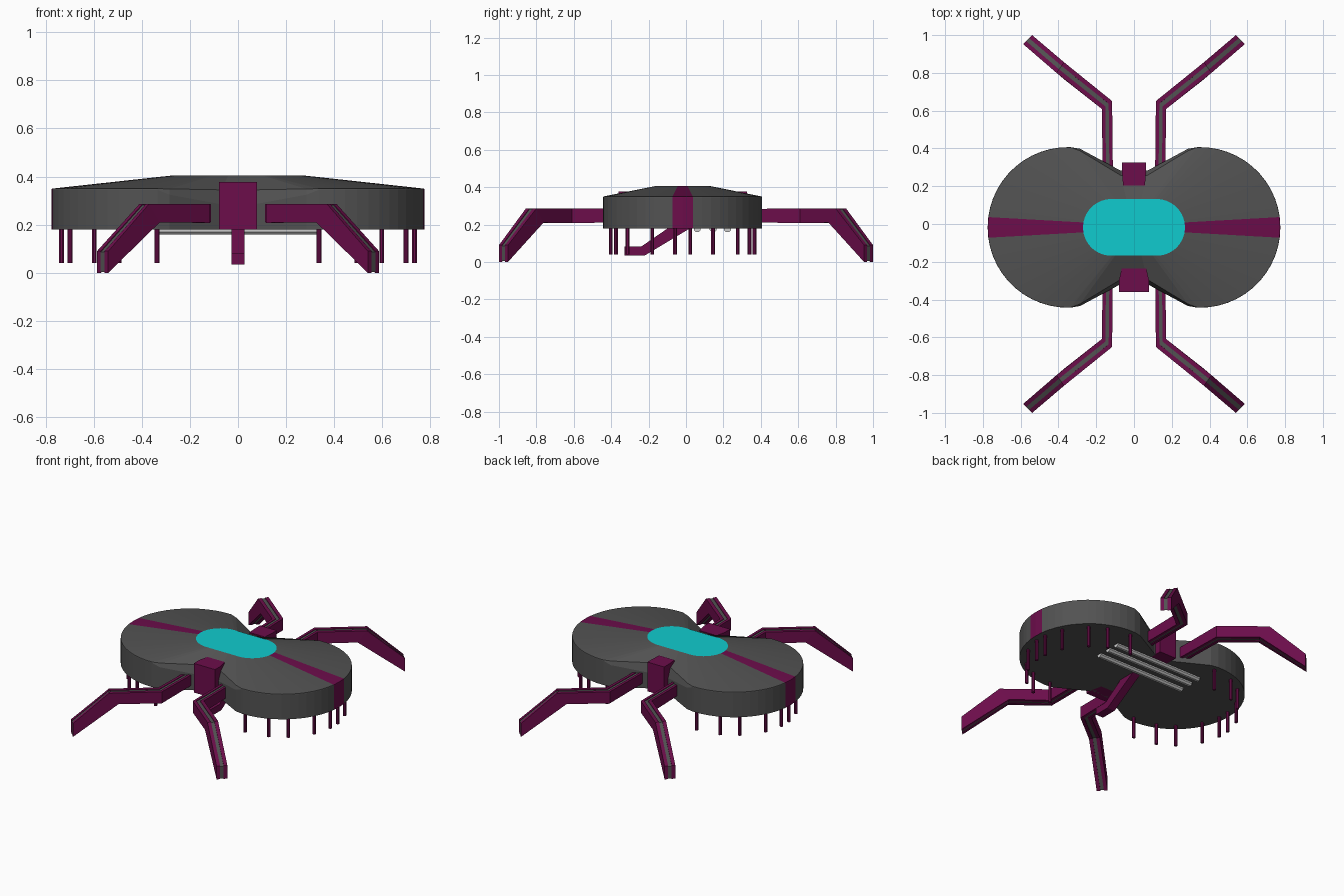
import bpy, bmesh
from math import sin, cos, radians

if "Cube" in bpy.data.objects:
    bpy.data.objects.remove(bpy.data.objects["Cube"])

CY = -0.018  # centre line of the body in y


def material(name, rgb):
    m = bpy.data.materials.new(name)
    m.diffuse_color = (*rgb, 1)
    m.use_nodes = True
    m.node_tree.nodes["Principled BSDF"].inputs["Base Color"].default_value = m.diffuse_color
    return m


PURPLE = material("plum", (0.15, 0.004, 0.07))
DARK = material("dark_grey", (0.085, 0.085, 0.085))
CYAN = material("cyan", (0.005, 0.6, 0.62))


def finish(name, bm, mats):
    bmesh.ops.recalc_face_normals(bm, faces=bm.faces)
    me = bpy.data.meshes.new(name)
    bm.to_mesh(me)
    bm.free()
    for m in mats:
        me.materials.append(m)
    ob = bpy.data.objects.new(name, me)
    bpy.context.collection.objects.link(ob)
    return ob


def loft(name, rings, mats=(), caps=(True, True), stripe=()):
    """Skin matching rings of points; stripe = segment indices using the second material."""
    bm = bmesh.new()
    vs = [[bm.verts.new(p) for p in r] for r in rings]
    n = len(vs[0])
    for a, b in zip(vs, vs[1:]):
        for i in range(n):
            j = (i + 1) % n
            f = bm.faces.new((a[i], a[j], b[j], b[i]))
            f.material_index = 1 if i in stripe else 0
    if caps[0]:
        bm.faces.new(vs[0])
    if caps[1]:
        bm.faces.new(vs[-1])
    return finish(name, bm, mats)


def full_ring(tip, quarter):
    """Mirror a quarter outline (x, y, z) into a closed ring."""
    mir = lambda pts, sx, sy: [(sx * x, CY + sy * y, z) for x, y, z in pts]
    back = quarter[::-1]
    return (mir([tip], 1, 1) + mir(quarter, 1, 1) + mir(back, -1, 1)
            + mir([tip], -1, 1) + mir(quarter, -1, -1) + mir(back, 1, -1))


# Body: two round lobes with a pinched waist, rising to a stadium-shaped window
angles = [7.4] + list(range(14, 92, 7)) + [92]


def lobe(cx, r, z, first=7.4):
    return [(cx + r * cos(radians(a)), r * sin(radians(a)), z) for a in [first] + angles[1:]]


bottom = lobe(0.35, 0.425, 0.18) + [(0.285, 0.416, 0.18), (0.07, 0.30, 0.18)]
shoulder = lobe(0.35, 0.425, 0.345) + [(0.285, 0.416, 0.325), (0.07, 0.30, 0.285)]
rim = lobe(0.35, 0.424, 0.35) + [(0.285, 0.405, 0.349), (0.07, 0.275, 0.345)]
crown = lobe(0.12, 0.15, 0.405, 10) + [(0.10, 0.15, 0.405), (0.04, 0.15, 0.405)]
rings = [full_ring((0.775, 0, 0.18), bottom), full_ring((0.775, 0, 0.345), shoulder),
         full_ring((0.774, 0, 0.35), rim), full_ring((0.27, 0, 0.405), crown)]
n = len(rings[0])
loft("body_shell", rings, (DARK, PURPLE), (True, False), {0, n - 1, n // 2 - 1, n // 2})

# Window on top
bm = bmesh.new()
bm.faces.new([bm.verts.new(p) for p in rings[-1]])
finish("top_window", bm, (CYAN,))


# Blocks at the front and back of the waist
def waist_block(name, w, w_in, y_out, y_mid, y_in, z_top):
    pts = [(-w, y_out), (w, y_out), (w, y_mid), (w_in, y_in), (-w_in, y_in), (-w, y_mid)]
    loft(name, [[(x, y, z) for x, y in pts] for z in (0.18, z_top)], (PURPLE,))


waist_block("front_block", 0.08, 0.065, -0.36, -0.30, -0.235, 0.378)
waist_block("back_block", 0.063, 0.058, 0.325, 0.27, 0.205, 0.378)

# Arm under the body, bent towards the front
arm = [(0.03, 0.185), (-0.22, 0.035), (-0.33, 0.035), (-0.33, 0.082), (-0.24, 0.082), (-0.09, 0.185)]
loft("under_arm", [[(x, y, z) for y, z in arm] for x in (-0.028, 0.028)], (PURPLE,))

# Legs: two plum plates around a recessed dark core
# station: top x,y,z / bottom x,y,z / sideways half-width vector
stations = [
    ((0.1385, 0.25, 0.283), (0.1385, 0.25, 0.213), (0.027, 0)),
    ((0.143, 0.63, 0.286), (0.143, 0.63, 0.208), (0.027, -0.021)),
    ((0.39, 0.828, 0.286), (0.345, 0.79, 0.210), (0.020, -0.028)),
    ((0.563, 0.976, 0.09), (0.563, 0.976, 0.0), (0.0235, -0.024)),
]


def leg_layer(name, sx, sy, t0, t1, inset, mat):
    secs = []
    for top, bot, side in stations:
        pts = [(top, t0, -inset), (top, t1, -inset), (bot, t1, inset), (bot, t0, inset)]
        secs.append([(sx * (p[0] + t * side[0]), sy * (p[1] + t * side[1]), p[2] + dz)
                     for p, t, dz in pts])
    loft(name, secs, (mat,))


for sy, fb in ((-1, "front"), (1, "back")):
    for sx, lr in ((-1, "left"), (1, "right")):
        leg = f"{fb}_{lr}_leg"
        leg_layer(leg + "_inner_plate", sx, sy, -1, -0.33, 0, PURPLE)
        leg_layer(leg + "_core", sx, sy, -0.33, 0.33, 0.004, DARK)
        leg_layer(leg + "_outer_plate", sx, sy, 0.33, 1, 0, PURPLE)


def ring_pts(r, c, axis, k=8):
    cs = [(r * cos(radians(360 * (i + 0.5) / k)), r * sin(radians(360 * (i + 0.5) / k))) for i in range(k)]
    if axis == "z":
        return [(c[0] + a, c[1] + b, c[2]) for a, b in cs]
    return [(c[0], c[1] + a, c[2] + b) for a, b in cs]


# Pins hanging under the edge of each lobe
for sx in (-1, 1):
    for sy in (-1, 1):
        for a in (6, 25, 50, 68, 92):
            x = sx * (0.35 + 0.385 * cos(radians(a)))
            y = CY + sy * 0.385 * sin(radians(a))
            loft("pin", [ring_pts(0.011, (x, y, z), "z") for z in (0.04, 0.185)], (PURPLE,))

# Three rails under the belly
for y in (0.06, 0.145, 0.222):
    loft("belly_rail", [ring_pts(0.02, (x, y, 0.178), "x") for x in (-0.33, 0.33)])
